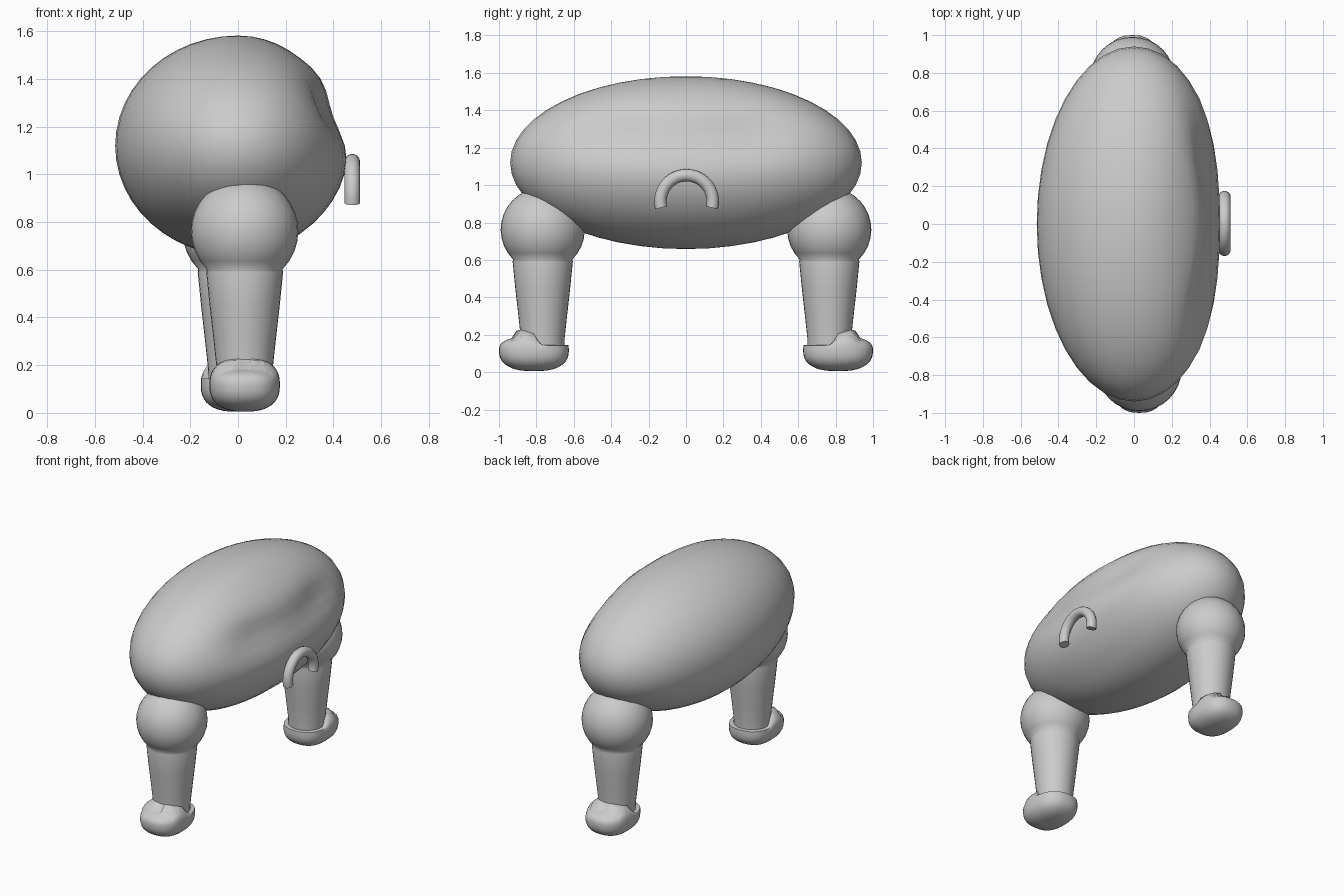
import bpy, bmesh
from math import sin, cos, pi, exp, radians, copysign
from mathutils import Vector

if "Cube" in bpy.data.objects:
    bpy.data.objects.remove(bpy.data.objects["Cube"])

grey = bpy.data.materials.new("plain grey")
grey.use_nodes = True
colour = (0.6, 0.6, 0.6, 1)
grey.diffuse_color = colour
grey.node_tree.nodes["Principled BSDF"].inputs["Base Color"].default_value = colour


def finish(name, bm, angle=50):
    bmesh.ops.recalc_face_normals(bm, faces=bm.faces)
    mesh = bpy.data.meshes.new(name)
    bm.to_mesh(mesh)
    bm.free()
    mesh.materials.append(grey)
    obj = bpy.data.objects.new(name, mesh)
    bpy.context.collection.objects.link(obj)
    bpy.ops.object.select_all(action='DESELECT')
    obj.select_set(True)
    bpy.context.view_layer.objects.active = obj
    bpy.ops.object.shade_smooth_by_angle(angle=radians(angle))
    return obj


def bump(a, centre, width):
    return exp(-((a - centre) / width) ** 2)


def skin(bm, rings):
    """Join rings of points with quads and cap both ends."""
    loops = [[bm.verts.new(p) for p in ring] for ring in rings]
    n = len(loops[0])
    for a, b in zip(loops, loops[1:]):
        for i in range(n):
            bm.faces.new((a[i], a[(i + 1) % n], b[(i + 1) % n], b[i]))
    bm.faces.new(loops[0])
    bm.faces.new(loops[-1])


# Body: long egg, pressed in on the handle side
bm = bmesh.new()
bmesh.ops.create_uvsphere(bm, u_segments=40, v_segments=24, radius=1)
for v in bm.verts:
    x, y, z = v.co.x * 0.515, v.co.y * 0.94, 1.12 + v.co.z * 0.462
    if x > 0:
        side = min(1, x / 0.3)
        press = 0.05 * bump(y, 0, 0.6)
        press += 0.045 * bump(z, 1.25, 0.13) * bump(y, 0, 0.5)
        for dent in (-0.36, 0.36):
            press += 0.04 * bump(y, dent, 0.2) * bump(z, 1.28, 0.11)
        x -= side * press
    v.co = (x, y, z)
finish("body", bm, 80)


# Leg: ball joint running into a tapered shin, turned as one profile
def leg(name, cx, cy):
    bm = bmesh.new()
    profile = [(0.225 * sin(a), 0.762 + 0.225 * cos(a))
               for a in [radians(3 + i * 11) for i in range(13)]]
    profile += [(0.161, 0.59), (0.147, 0.45), (0.13, 0.3), (0.117, 0.18), (0.115, 0.1)]
    skin(bm, [[(cx + r * cos(2 * pi * i / 32), cy + r * sin(2 * pi * i / 32), z)
               for i in range(32)] for r, z in profile])
    finish(name, bm)


def swell(a, power):
    return copysign(abs(a) ** power, a)


# Foot: rounded block with a high outer toe and a low heel
def foot(name, cx, facing):
    bm = bmesh.new()
    bmesh.ops.create_uvsphere(bm, u_segments=32, v_segments=20, radius=1)
    for v in bm.verts:
        x, y, z = (swell(c, 0.8) for c in v.co)
        z = 0.118 + 0.113 * z
        if y < -0.15:
            z = min(z, 0.145)
        elif y > 0.5:
            z -= max(0, z - 0.12) * 0.35
        v.co = (cx + 0.148 * x, facing * (0.813 + 0.187 * y), z)
    finish(name, bm, 60)


for end, cx, facing in (("front", 0.028, -1), ("back", -0.008, 1)):
    leg(end + "_leg", cx, 0.766 * facing)
    foot(end + "_foot", cx, facing)

# Handle: arched tube on the side
bm = bmesh.new()
rings = []
for i in range(25):
    a = radians(-14 + i * 208 / 24)
    out = Vector((0, cos(a), sin(a)))
    centre = Vector((0.479, 0.003, 0.913)) + out * 0.14
    rings.append([centre + out * (0.033 * cos(t)) + Vector((0.033 * sin(t), 0, 0))
                  for t in [2 * pi * k / 16 for k in range(16)]])
skin(bm, rings)
finish("side_handle", bm)
